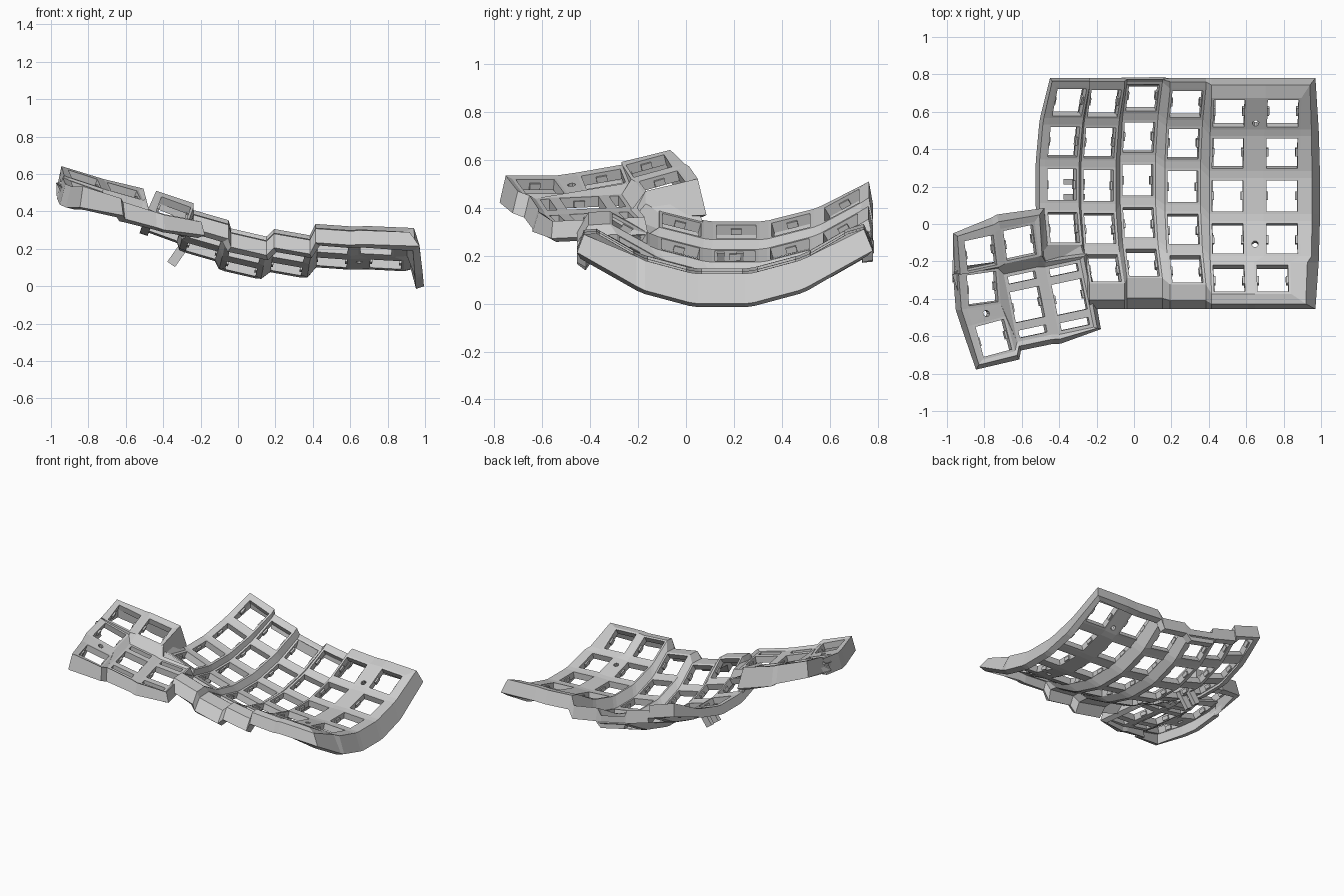
import bpy, bmesh
from math import radians, sin, cos
from mathutils import Vector, Matrix

cube = bpy.data.objects.get("Cube")
if cube:
    bpy.data.objects.remove(cube)

grey = bpy.data.materials.new("light grey plastic")
grey.use_nodes = True
colour = (0.6, 0.6, 0.6, 1)
grey.diffuse_color = colour
grey.node_tree.nodes["Principled BSDF"].inputs["Base Color"].default_value = colour

BL, BR, TR, TL = range(4)
HALF, HOLE, THICK = 0.097, 0.083, 0.045
nubs = []


def finish(name, bm):
    mesh = bpy.data.meshes.new(name)
    bm.to_mesh(mesh)
    bm.free()
    mesh.materials.append(grey)
    obj = bpy.data.objects.new(name, mesh)
    bpy.context.collection.objects.link(obj)
    return obj


def shell(name, faces, thick=THICK):
    """Join loose faces into one surface and thicken it downwards."""
    bm = bmesh.new()
    for f in faces:
        bm.faces.new([bm.verts.new(p) for p in f])
    bmesh.ops.remove_doubles(bm, verts=bm.verts, dist=0.002)
    bmesh.ops.recalc_face_normals(bm, faces=bm.faces)
    if sum(f.normal.z * f.calc_area() for f in bm.faces) < 0:
        bmesh.ops.reverse_faces(bm, faces=bm.faces)
    obj = finish(name, bm)
    mod = obj.modifiers.new("thickness", 'SOLIDIFY')
    mod.thickness, mod.offset = thick, -1


def rect(c, u, v, hu, hv):
    return [c - u*hu - v*hv, c + u*hu - v*hv, c + u*hu + v*hv, c - u*hu + v*hv]


def framed(faces, outer, inner):
    for i in range(4):
        j = (i + 1) % 4
        faces.append([outer[i], outer[j], inner[j], inner[i]])


def key(faces, c, u, v, slots=False):
    """Square switch opening in a frame, with slots above and below on tall ones."""
    framed(faces, rect(c, u, v, HALF, 0.105 if slots else HALF), rect(c, u, v, HOLE, HOLE))
    for s in (-1, 1):
        m = Matrix((u, v, u.cross(v))).transposed().to_4x4()
        m.translation = c + u*s*HOLE - u.cross(v)*0.028
        nubs.append(m @ Matrix.Diagonal((0.022, 0.045, 0.026, 1)))
        if slots:
            framed(faces, rect(c + v*s*0.145, u, v, HALF, 0.04), rect(c + v*s*0.147, u, v, 0.078, 0.02))
    return rect(c, u, v, HALF, 0.185 if slots else HALF)


def screw_web(faces, q, shift=0.0, r=0.018):
    """Web panel with a small round screw hole."""
    u = (q[BR] - q[BL] + q[TR] - q[TL]).normalized()
    v = (q[TL] - q[BL] + q[TR] - q[BR]).normalized()
    c = sum(q, Vector()) / 4 + v*shift
    ring = [c + (u*cos(a) + v*sin(a))*r for a in (radians(202.5 + 45*k) for k in range(8))]
    for i in range(4):
        faces.append([q[i], q[(i + 1) % 4], ring[(2*i + 2) % 8], ring[2*i + 1]])
        faces.append([q[i], ring[2*i + 1], ring[2*i]])


def strip(faces, a, b, closed=False):
    n = len(a)
    for i in range(n if closed else n - 1):
        j = (i + 1) % n
        faces.append([a[i], a[j], b[j], b[i]])


# Main well: six curved columns of five keys (x, y, z, sideways tilt)
columns = [(-0.385, 0.21, 0.30, 20), (-0.19, 0.205, 0.20, 16), (0.02, 0.235, 0.105, 13),
           (0.26, 0.20, 0.105, 10), (0.50, 0.15, 0.14, 4), (0.79, 0.15, 0.13, 3)]
R, STEP = 0.88, radians(15)
main, grid = [], {}
for c, (x, y, z, tilt) in enumerate(columns):
    rot = Matrix.Rotation(radians(tilt), 3, 'Y')
    for r in range(5):
        if (c, r) == (0, 4):
            continue
        t = (2 - r) * STEP
        shift = -0.055 if (c, r) == (5, 4) else 0
        pos = Vector((x, y, z)) + rot @ Vector((shift, R*sin(t), R*(1 - cos(t))))
        grid[c, r] = key(main, pos, rot @ Vector((1, 0, 0)), rot @ Vector((0, cos(t), sin(t))))

# Webs between the keys
for (c, r), k in grid.items():
    right, below, diag = grid.get((c + 1, r)), grid.get((c, r + 1)), grid.get((c + 1, r + 1))
    if right:
        web = [k[BR], right[BL], right[TL], k[TR]]
        if c == 4 and r in (0, 3):
            screw_web(main, web, -0.06 if r == 0 else -0.03)
        else:
            main.append(web)
    if below:
        main.append([below[TL], below[TR], k[BR], k[BL]])
    if below and diag:
        main.append([below[TR], diag[TL], right[BL], k[BR]])
    elif diag:
        main.append([diag[TL], right[BL], k[BR]])

# Rim of the main well: a lip running outwards, then a short skirt
edge, lip, hem = [], [], []


def rim(p, x, y, drop, rise=0.0):
    edge.append(p)
    lip.append(Vector((p.x + (x - p.x)*0.6, p.y + (y - p.y)*0.65, p.z + rise)))
    hem.append(Vector((x, y, p.z + rise - drop)))


for r in (3, 2, 1, 0):
    for corner in (BL, TL):
        p = grid[0, r][corner]
        if (r, corner) != (0, TL):
            rim(p, p.x - 0.05, p.y, 0.06, 0.01)
for c in range(6):
    for corner in (TL, TR):
        p = grid[c, 0][corner]
        x = p.x - 0.03 if (c, corner) == (0, TL) else 0.97 if (c, corner) == (5, TR) else p.x
        rim(p, x, 0.78, 0.09, 0.02)
for r in range(5):
    for corner in (TR, BR):
        p = grid[5, r][corner]
        if (r, corner) not in ((0, TR), (4, BR)):
            rim(p, 0.995 - 0.06*(p.y - 0.15)**2, p.y, 0.125)
for c in (5, 4, 3, 2, 1):
    for corner in (BR, BL):
        p = grid[c, 4][corner]
        x = 0.97 if (c, corner) == (5, BR) else p.x
        rim(p, x, -0.455, 0.075, -0.005)
strip(main, edge, lip)
strip(main, lip, hem)
shell("main_key_well", main)

# Thumb cluster: name -> centre, yaw, slope along and across, tall frame
thumb, T = [], {}
for name, c, yaw, su, sv, tall in [
        ("a", (-0.82, -0.155, 0.575), 12, -0.32, 0.3, False),
        ("b", (-0.61, -0.10, 0.51), 12, -0.28, 0.3, False),
        ("c", (-0.81, -0.345, 0.52), 8, -0.35, 0.2, False),
        ("d", (-0.75, -0.61, 0.49), 15, -0.35, 0.0, False),
        ("e", (-0.57, -0.43, 0.42), 12, -0.3, 0.05, True),
        ("f", (-0.345, -0.39, 0.36), 12, -0.2, 0.05, True)]:
    a = radians(yaw)
    u = Vector((cos(a), sin(a), su)).normalized()
    v = Vector((-sin(a), cos(a), sv))
    v = (v - u*v.dot(u)).normalized()
    T[name] = key(thumb, Vector(c), u, v, tall)
A, B, C, D, E, F = (T[n] for n in "abcdef")
thumb += [[A[BR], B[BL], B[TL], A[TR]], [C[TL], C[TR], A[BR], A[BL]],
          [A[BR], C[TR], E[TL], B[BL]], [C[TR], C[BR], E[BL], E[TL]],
          [C[BR], D[TR], E[BL]], [D[TR], D[BR], E[BL]],
          [E[BR], F[BL], F[TL], E[TR]], [B[BL], E[TL], E[TR], B[BR]],
          [E[TR], F[TL], B[BR]]]
screw_web(thumb, [D[TL], D[TR], C[BR], C[BL]])

# Thumb rim: point, overhang and drop
border = [(A[TL], .055, .1), (A[BL], .06, .1), (C[TL], .06, .1), (C[BL], .06, .1),
          (D[TL], .06, .1), (D[BL], .06, .1), (D[BR], .05, .08), (E[BL], .05, .08),
          (E[BR], .05, .07), (F[BL], .05, .07), (F[BR], .04, .06), (F[TR], .05, .06),
          (F[TL], .05, .05), (B[BR], .03, .1), (B[TR], .09, .14), (B[TL], .08, .12),
          (A[TR], .08, .11)]
loop = [b[0] for b in border]
t_lip, t_hem = [], []
for i, (p, over, drop) in enumerate(border):
    t = loop[(i + 1) % len(loop)] - loop[i - 1]
    out = Vector((t.y, -t.x, 0)).normalized()
    t_lip.append(p + out*over*0.5 + Vector((0, 0, 0.012)))
    t_hem.append(p + out*over - Vector((0, 0, drop)))
strip(thumb, loop, t_lip, True)
strip(thumb, t_lip, t_hem, True)
shell("thumb_cluster", thumb)

# Bridge joining the thumb cluster to the main well
low = Vector((0, 0, -0.03))
side_a = [p + low for p in (B[TR], B[BR], F[TL], F[TR], F[TR].lerp(F[BR], 0.6))]
side_b = [grid[0, 3][TL], grid[0, 3][BL], grid[0, 3][BR], grid[1, 4][TL], grid[1, 4][BL]]
bridge = []
strip(bridge, side_a, [p + low*0.3 for p in side_b])
shell("thumb_bridge", bridge, 0.03)

# Small retaining nubs inside the switch openings
bm = bmesh.new()
for m in nubs:
    bmesh.ops.create_cube(bm, size=1, matrix=m)
finish("switch_nubs", bm)

# Slanted cable clip prongs hanging below the inner column
bm = bmesh.new()
for y in (0.145, 0.225):
    bmesh.ops.create_cube(bm, size=1, matrix=Matrix.Translation((-0.32, y, 0.17))
                          @ Matrix.Rotation(radians(35), 4, 'Y')
                          @ Matrix.Diagonal((0.05, 0.03, 0.13, 1)))
finish("cable_clip", bm)
